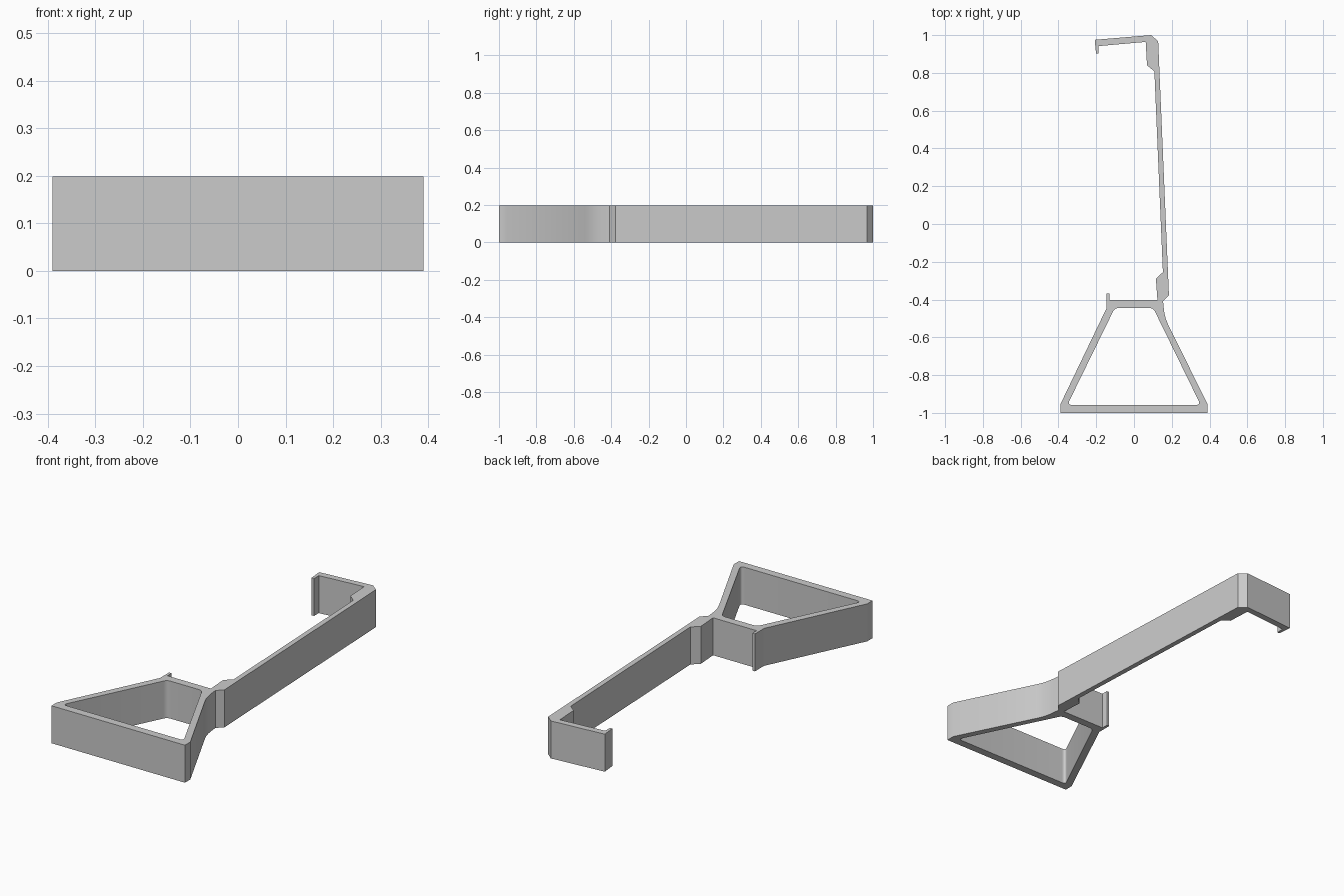
import bpy
import bmesh
from mathutils import Vector

cube = bpy.data.objects.get("Cube")
if cube:
    bpy.data.objects.remove(cube, do_unlink=True)

HEIGHT = 0.198

grey = bpy.data.materials.new("plain grey")
grey.use_nodes = True
colour = (0.6, 0.6, 0.6, 1)
grey.diffuse_color = colour
grey.node_tree.nodes["Principled BSDF"].inputs["Base Color"].default_value = colour


def rounded(points, steps=6):
    """Profile of (x, y, fillet length) corners; zero length stays sharp."""
    result = []
    for i, (x, y, cut) in enumerate(points):
        corner = Vector((x, y, 0))
        if not cut:
            result.append(corner)
            continue
        before = Vector((*points[i - 1][:2], 0))
        after = Vector((*points[(i + 1) % len(points)][:2], 0))
        a = corner + (before - corner).normalized() * cut
        b = corner + (after - corner).normalized() * cut
        for s in range(steps + 1):
            t = s / steps
            result.append(a * (1 - t) ** 2 + corner * 2 * t * (1 - t) + b * t ** 2)
    return result


def plate(name, loops):
    """Fill the outer loop around its holes and extrude it upward."""
    bm = bmesh.new()
    edges = []
    for loop in loops:
        verts = [bm.verts.new(p) for p in loop]
        edges += [bm.edges.new((verts[i - 1], verts[i])) for i in range(len(verts))]
    bmesh.ops.triangle_fill(bm, edges=edges, use_beauty=True)
    top = bmesh.ops.extrude_face_region(bm, geom=bm.faces[:])["geom"]
    moved = [v for v in top if isinstance(v, bmesh.types.BMVert)]
    bmesh.ops.translate(bm, verts=moved, vec=(0, 0, HEIGHT))
    bmesh.ops.recalc_face_normals(bm, faces=bm.faces[:])
    mesh = bpy.data.meshes.new(name)
    bm.to_mesh(mesh)
    bm.free()
    mesh.materials.append(grey)
    obj = bpy.data.objects.new(name, mesh)
    bpy.context.collection.objects.link(obj)
    bpy.ops.object.select_all(action="DESELECT")
    obj.select_set(True)
    bpy.context.view_layer.objects.active = obj
    bpy.ops.object.shade_smooth_by_angle()
    return obj


# Right side: foot, leg and filleted neck
right_leg = [(-0.39, -1, 0), (0.39, -1, 0), (0.39, -0.955, 0),
             (0.162, -0.495, 0.05), (0.154, -0.408, 0)]
# Long arm, with the chamfered elbow at its far end
arm_outside = [(0.185, -0.378, 0), (0.128, 0.968, 0), (0.09, 1, 0)]
# Hook with its small lip
hook = [(-0.208, 0.975, 0), (-0.201, 0.902, 0), (-0.187, 0.902, 0),
        (-0.187, 0.942, 0), (0.062, 0.964, 0)]
# Thickened pads at both ends of the arm
arm_inside = [(0.069, 0.84, 0), (0.108, 0.808, 0),
              (0.153, -0.255, 0), (0.116, -0.29, 0), (0.124, -0.403, 0)]
# Shelf with its upright tab, then the left leg
shelf = [(-0.13, -0.403, 0), (-0.13, -0.368, 0), (-0.145, -0.368, 0),
         (-0.145, -0.445, 0), (-0.39, -0.955, 0)]
# Opening with softened corners
opening = [(-0.353, -0.958, 0.025), (0.353, -0.958, 0.025),
           (0.102, -0.445, 0.02), (-0.102, -0.445, 0.02)]

plate("hook_bracket", [rounded(right_leg + arm_outside + hook + arm_inside + shelf),
                       rounded(opening)])
